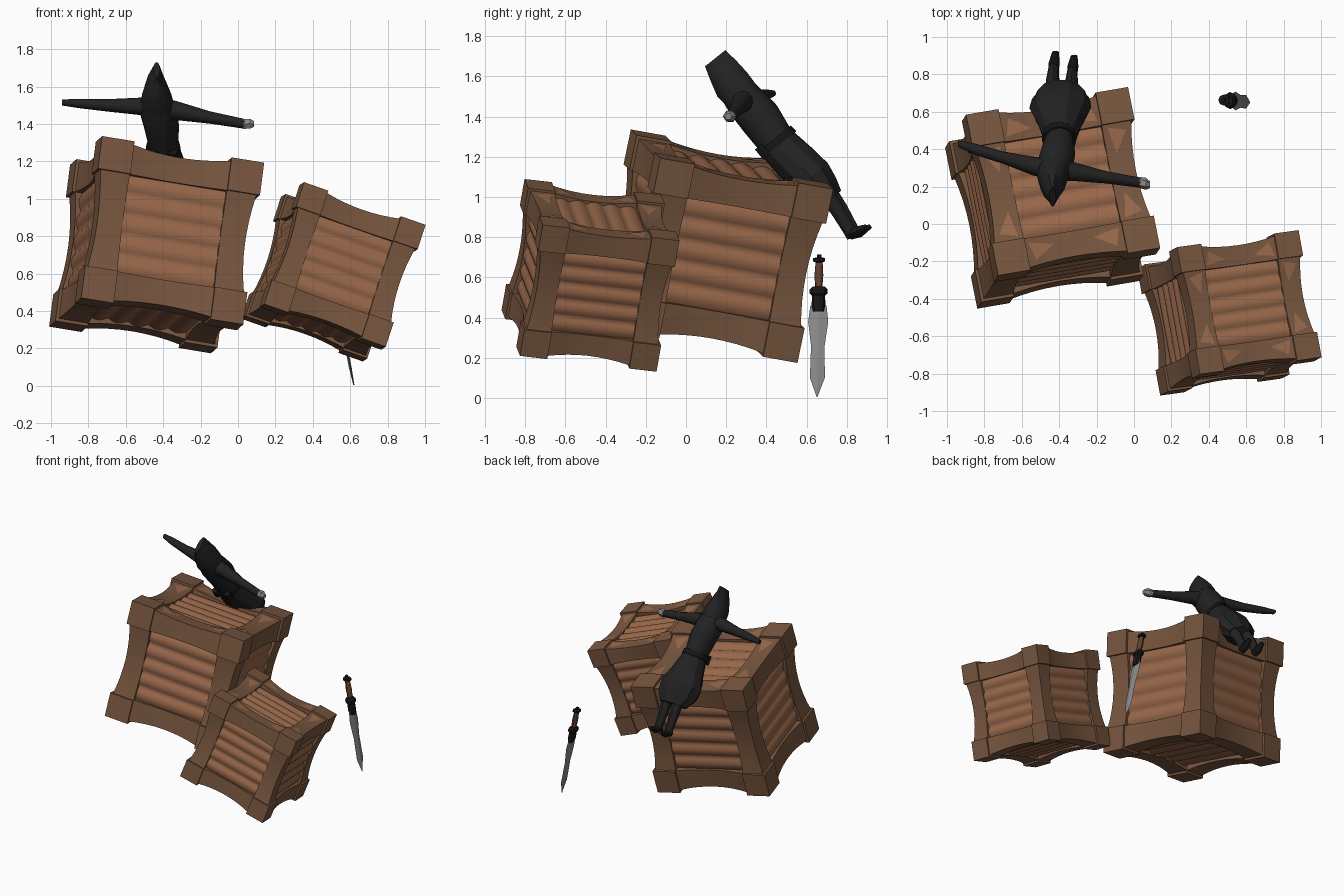
import bpy, bmesh, math
from mathutils import Vector, Matrix
from itertools import product

cube = bpy.data.objects.get("Cube")
if cube:
    bpy.data.objects.remove(cube, do_unlink=True)


def material(name, rgb, rough=0.7):
    m = bpy.data.materials.new(name)
    m.use_nodes = True
    m.diffuse_color = (*rgb, 1)
    bsdf = next(n for n in m.node_tree.nodes if n.type == 'BSDF_PRINCIPLED')
    bsdf.inputs["Base Color"].default_value = (*rgb, 1)
    bsdf.inputs["Roughness"].default_value = rough
    return m


FRAME = material("frame_brown", (0.19, 0.095, 0.05))
PLANK = material("plank_brown", (0.32, 0.14, 0.07))
CLOTH = material("black_cloth", (0.016, 0.016, 0.017))
LEATHER = material("dark_leather", (0.008, 0.008, 0.009))
STEEL = material("steel", (0.25, 0.25, 0.25), 0.4)
GRIP = material("grip_brown", (0.12, 0.05, 0.025))


def finish(name, bm, mat, matrix=None, smooth=None):
    bmesh.ops.recalc_face_normals(bm, faces=bm.faces)
    me = bpy.data.meshes.new(name)
    bm.to_mesh(me)
    bm.free()
    me.materials.append(mat)
    ob = bpy.data.objects.new(name, me)
    bpy.context.collection.objects.link(ob)
    if matrix:
        ob.matrix_world = matrix
    if smooth:
        bpy.ops.object.select_all(action='DESELECT')
        ob.select_set(True)
        bpy.context.view_layer.objects.active = ob
        bpy.ops.object.shade_smooth_by_angle(angle=math.radians(smooth))
    return ob


def skin(bm, rings):
    """Bridge equal rings of points and cap both ends."""
    vs = [[bm.verts.new(p) for p in r] for r in rings]
    n = len(vs[0])
    for a, b in zip(vs, vs[1:]):
        for i in range(n):
            j = (i + 1) % n
            bm.faces.new((a[i], a[j], b[j], b[i]))
    bm.faces.new(vs[0])
    bm.faces.new(vs[-1])


def loft(name, stations, u, v, mat, n=12, pleat=0.0, smooth=45):
    """Elliptical tube; every station is (centre, radius along u, radius along v)."""
    u, v = Vector(u).normalized(), Vector(v).normalized()
    rings = []
    for k, (c, ru, rv) in enumerate(stations):
        fold = pleat * k / len(stations)
        ring = []
        for i in range(n):
            a = math.tau * i / n
            r = 1 - fold * (i % 2)
            ring.append(Vector(c) + u * ru * r * math.cos(a) + v * rv * r * math.sin(a))
        rings.append(ring)
    bm = bmesh.new()
    skin(bm, rings)
    return finish(name, bm, mat, smooth=smooth)


# Crates: corner blocks, pinched edge beams and bulging planks
B = 0.2          # beam width
IN = 0.5 - B     # half opening


def surface(t):
    return 0.482 - 0.027 * (1 - (t / IN) ** 2)


def along(axis, t, p, q):
    c = [0, 0, 0]
    c[axis], c[(axis + 1) % 3], c[(axis + 2) % 3] = t, p, q
    return Vector(c)


def crate(name, centre, x_dir, y_dir, size):
    x = Vector(x_dir).normalized()
    y = Vector(y_dir)
    y = (y - x * y.dot(x)).normalized()
    z = x.cross(y)
    matrix = Matrix.Translation(centre) @ Matrix((x, y, z)).transposed().to_4x4() @ Matrix.Scale(size, 4)

    bm = bmesh.new()
    for s in product((-1, 1), repeat=3):
        at = Matrix.Translation(Vector(s) * (0.5 - B / 2))
        bmesh.ops.create_cube(bm, size=B, matrix=at)
    finish(name + "_corners", bm, FRAME, matrix)

    bm = bmesh.new()
    for axis, p, q in product(range(3), (-1, 1), (-1, 1)):
        rings = []
        for k in range(9):
            t = IN * (k / 4 - 1)
            o = surface(t)
            rings.append([along(axis, t, p * a, q * b)
                          for a, b in ((o, o), (IN, o), (IN, IN), (o, IN))])
        skin(bm, rings)
    finish(name + "_beams", bm, FRAME, matrix, 30)

    # planks: horizontal on the sides, across the top, front to back below
    bm = bmesh.new()
    planks, seg = 5, 6
    half = IN + 0.01
    for axis, side in product(range(3), (-1, 1)):
        rows = []
        for k in range(planks * seg + 1):
            w = half * (2 * k / (planks * seg) - 1)
            d = side * (0.43 + 0.022 * math.sin(math.pi * (k % seg) / seg))
            row = []
            for e in (-half, half):
                if axis == 0:
                    co = (d, e, w)
                elif axis == 1:
                    co = (e, d, w)
                else:
                    co = (e, w, d) if side > 0 else (w, e, d)
                row.append(bm.verts.new(co))
            rows.append(row)
        for a, b in zip(rows, rows[1:]):
            f = bm.faces.new((a[0], a[1], b[1], b[0]))
            f.normal_update()
            if f.normal[axis] * side < 0:
                f.normal_flip()
    me = bpy.data.meshes.new(name + "_planks")
    bm.to_mesh(me)
    bm.free()
    me.materials.append(PLANK)
    for poly in me.polygons:
        poly.use_smooth = True
    ob = bpy.data.objects.new(name + "_planks", me)
    ob.matrix_world = matrix
    bpy.context.collection.objects.link(ob)

    # worn chips on the top beams
    bm = bmesh.new()
    for axis, side, end in product((0, 1), (-1, 1), (-1, 1)):
        tri = []
        for t, w in ((0.28, 0.33), (0.25, 0.44), (0.12, 0.36)):
            h = surface(t) + 0.003
            a, b = end * t, side * w
            tri.append(bm.verts.new((a, b, h) if axis == 0 else (b, a, h)))
        f = bm.faces.new(tri)
        f.normal_update()
        if f.normal.z < 0:
            f.normal_flip()
    me = bpy.data.meshes.new(name + "_chips")
    bm.to_mesh(me)
    bm.free()
    me.materials.append(PLANK)
    ob = bpy.data.objects.new(name + "_chips", me)
    ob.matrix_world = matrix
    bpy.context.collection.objects.link(ob)


crate("large_crate", (-0.435, 0.14, 0.755), (0.85, 0.145, -0.14), (-0.16, 0.88, -0.16), 0.89)
crate("small_crate", (0.51, -0.475, 0.61), (0.64, 0.09, -0.225), (-0.13, 0.7, -0.08), 0.695)

# Hooded figure lying in the air above the large crate
X, BACK = (1, 0, 0), (0, 0.78, 0.62)
loft("hood", [((-0.435, 0.145, 1.69), 0.018, 0.068), ((-0.44, 0.185, 1.63), 0.05, 0.085),
              ((-0.435, 0.23, 1.56), 0.078, 0.1), ((-0.43, 0.28, 1.5), 0.09, 0.095)],
     X, BACK, CLOTH, n=10)
loft("torso", [((-0.43, 0.26, 1.52), 0.08, 0.09), ((-0.425, 0.31, 1.46), 0.1, 0.1),
               ((-0.41, 0.37, 1.39), 0.095, 0.105), ((-0.4, 0.44, 1.29), 0.08, 0.095),
               ((-0.395, 0.48, 1.24), 0.085, 0.095)], X, BACK, CLOTH)
loft("coat_skirt", [((-0.395, 0.46, 1.26), 0.085, 0.1), ((-0.395, 0.54, 1.18), 0.12, 0.11),
                    ((-0.395, 0.62, 1.1), 0.165, 0.115), ((-0.39, 0.67, 1.04), 0.155, 0.1),
                    ((-0.39, 0.72, 0.99), 0.11, 0.07)],
     X, BACK, CLOTH, n=20, pleat=0.13, smooth=20)
loft("belt", [((-0.4, 0.44, 1.29), 0.09, 0.105), ((-0.4, 0.465, 1.26), 0.094, 0.107)],
     X, BACK, LEATHER)
for k, dx in enumerate((-0.05, 0.05)):
    loft(f"pouch_{k}", [((-0.4 + dx, 0.36, 1.25), 0.025, 0.025),
                        ((-0.4 + dx, 0.4, 1.2), 0.028, 0.025)], X, BACK, LEATHER, n=6)

# Arms spread sideways
Y, Z = (0, 1, 0), (0, 0, 1)
loft("right_arm", [((-0.42, 0.29, 1.49), 0.06, 0.06), ((-0.54, 0.31, 1.495), 0.05, 0.045),
                   ((-0.7, 0.355, 1.5), 0.033, 0.033), ((-0.85, 0.4, 1.51), 0.03, 0.025),
                   ((-0.94, 0.43, 1.515), 0.018, 0.016)], Y, Z, CLOTH)
loft("left_arm", [((-0.42, 0.29, 1.48), 0.06, 0.065), ((-0.32, 0.28, 1.47), 0.05, 0.05),
                  ((-0.15, 0.25, 1.435), 0.033, 0.033), ((0.04, 0.22, 1.4), 0.027, 0.026)],
     Y, Z, CLOTH)
loft("left_bracer", [((0.03, 0.222, 1.4), 0.03, 0.03), ((0.065, 0.215, 1.402), 0.032, 0.03),
                     ((0.085, 0.21, 1.4), 0.018, 0.018)], Y, Z, STEEL, n=6, smooth=20)

# Legs and boots
for side, x, dy in (("right", -0.435, 0.02), ("left", -0.335, 0.0)):
    loft(side + "_leg", [((x + 0.01, 0.66 + dy, 1.06), 0.045, 0.05),
                         ((x, 0.75 + dy, 0.94), 0.036, 0.036),
                         ((x + 0.005, 0.82 + dy, 0.82), 0.027, 0.03)], X, BACK, CLOTH, n=8)
    loft(side + "_boot", [((x + 0.005, 0.79 + dy, 0.81), 0.025, 0.025),
                          ((x + 0.008, 0.84 + dy, 0.825), 0.03, 0.028),
                          ((x + 0.015, 0.9 + dy, 0.855), 0.018, 0.01)],
         X, (0, -0.5, 0.85), LEATHER, n=8)


# Short sword hanging point down
def sword_axis(z):
    return Vector((0.62 - 0.2 * z, 0.652 + 0.015 * z, z))


blade = [(0.005, 0.002), (0.1, 0.037), (0.26, 0.034), (0.38, 0.05), (0.46, 0.04)]
loft("blade", [(sword_axis(z), w, 0.003 + w * 0.12) for z, w in blade],
     Y, X, STEEL, n=4, smooth=15)
loft("guard", [(sword_axis(z), w, w * 0.75) for z, w in
               ((0.43, 0.028), (0.46, 0.034), (0.51, 0.033), (0.52, 0.045), (0.54, 0.045), (0.555, 0.03))],
     Y, X, LEATHER, n=8, smooth=30)
loft("grip", [(sword_axis(z), w, w) for z, w in ((0.55, 0.018), (0.61, 0.022), (0.685, 0.017))],
     Y, X, GRIP, n=8)
loft("pommel", [(sword_axis(z), w, w) for z, w in
                ((0.675, 0.018), (0.68, 0.03), (0.695, 0.03), (0.7, 0.012), (0.715, 0.01))],
     Y, X, LEATHER, n=8, smooth=30)
